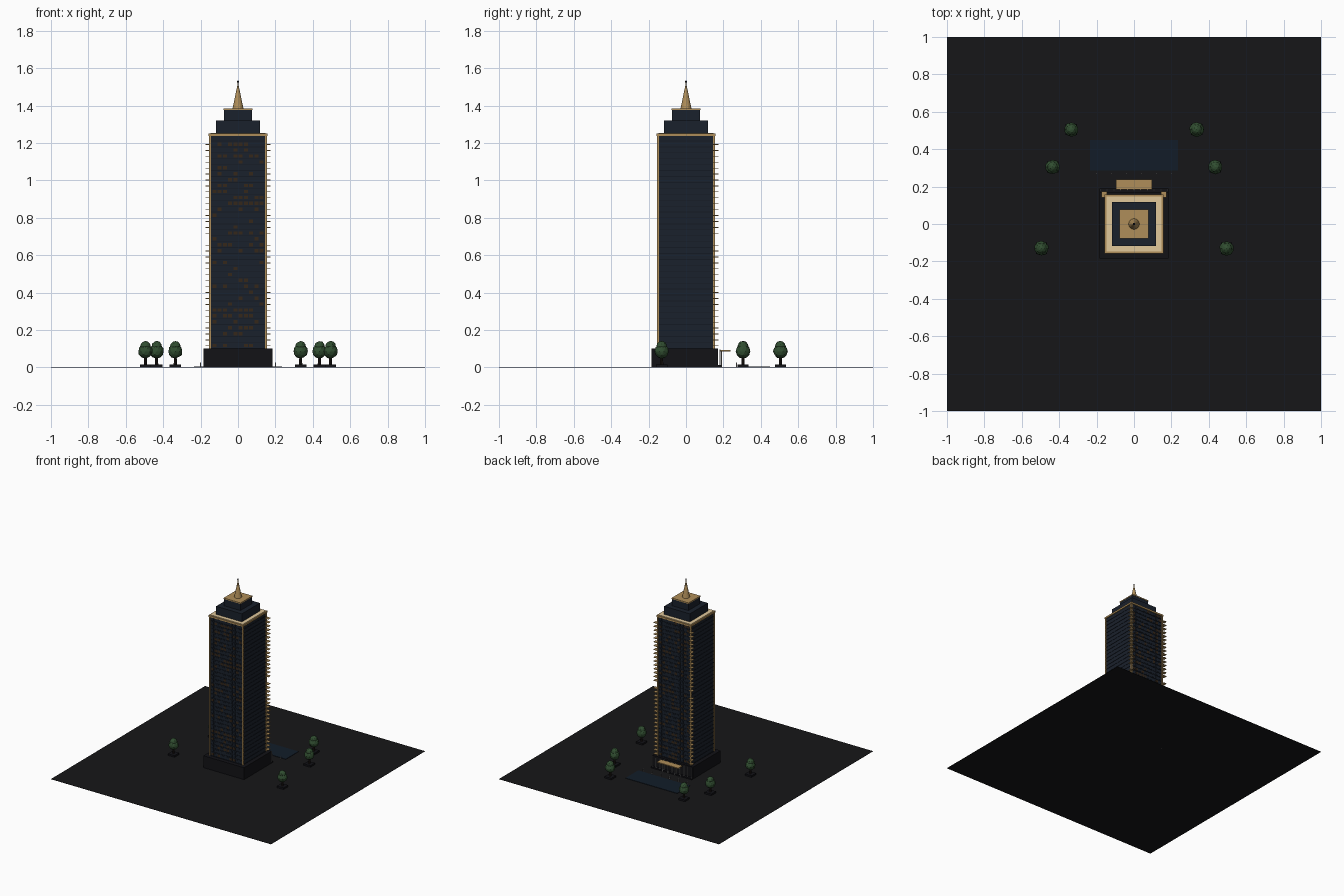
import bpy, bmesh, math, random
from mathutils import Matrix, Vector

if "Cube" in bpy.data.objects:
    bpy.data.objects.remove(bpy.data.objects["Cube"])

random.seed(4)


def mat(name, r, g, b):
    m = bpy.data.materials.new(name)
    m.diffuse_color = (r, g, b, 1)
    m.use_nodes = True
    m.node_tree.nodes["Principled BSDF"].inputs["Base Color"].default_value = m.diffuse_color
    return m


GROUND = mat("paving", 0.008, 0.008, 0.009)
BLACK = mat("black_stone", 0.006, 0.006, 0.008)
GLASS = mat("dark_glass", 0.010, 0.015, 0.025)
BAND = mat("floor_band", 0.007, 0.010, 0.017)
GOLD = mat("gold", 0.43, 0.27, 0.10)
CREAM = mat("cream", 0.75, 0.58, 0.33)
LIT = mat("lit_window", 0.035, 0.02, 0.01)
WATER = mat("water", 0.006, 0.012, 0.022)
LEAF = mat("foliage", 0.03, 0.075, 0.03)
STEEL = mat("pale_metal", 0.4, 0.4, 0.4)
BARK = mat("bark", 0.015, 0.01, 0.008)


def finish(name, bm, material):
    me = bpy.data.meshes.new(name)
    bm.to_mesh(me)
    bm.free()
    me.materials.append(material)
    ob = bpy.data.objects.new(name, me)
    bpy.context.collection.objects.link(ob)
    return ob


def boxes(name, items, material):
    """One object from boxes given as (x0, x1, y0, y1, z0, z1)."""
    bm = bmesh.new()
    for x0, x1, y0, y1, z0, z1 in items:
        m = Matrix.Translation(((x0 + x1) / 2, (y0 + y1) / 2, (z0 + z1) / 2))
        m = m @ Matrix.Diagonal((x1 - x0, y1 - y0, z1 - z0, 1))
        bmesh.ops.create_cube(bm, size=1, matrix=m)
    return finish(name, bm, material)


def block(half, z0, z1):
    return (-half, half, -half, half, z0, z1)


def cones(name, items, material, sides=12):
    """One object from cones given as (x, y, z0, z1, bottom_r, top_r)."""
    bm = bmesh.new()
    for x, y, z0, z1, r0, r1 in items:
        bmesh.ops.create_cone(bm, cap_ends=True, segments=sides, radius1=r0, radius2=r1,
                              depth=z1 - z0, matrix=Matrix.Translation((x, y, (z0 + z1) / 2)))
    return finish(name, bm, material)


# Site
boxes("ground", [block(1, 0, 0.002)], GROUND)
boxes("reflecting_pool", [(-0.235, 0.235, 0.285, 0.45, 0.002, 0.005)], WATER)

# Podium, entrance steps and corner posts
boxes("podium", [(-0.185, 0.185, -0.185, 0.172, 0, 0.1)], BLACK)
boxes("entrance_steps", [(-0.185, 0.185, 0.172, 0.19, 0, 0.012)], BLACK)
posts = [(i * 0.036, 0.182, 0.012, 0.095, 0.003, 0.003) for i in range(-5, 6)]
cones("lobby_columns", posts, STEEL)

# Entrance canopy and bollards
boxes("canopy", [(-0.097, 0.097, 0.185, 0.238, 0.086, 0.093)], GOLD)
cones("canopy_posts", [(x, 0.19, 0, 0.087, 0.003, 0.003) for x in (-0.08, -0.03, 0.03, 0.08)], STEEL)
cones("bollards", [(-0.2 + 0.08 * i, 0.27, 0, 0.025, 0.003, 0.003) for i in range(6)], STEEL)

# Tower shaft with a projecting band on every floor
FLOORS, Z0, Z1 = 36, 0.1, 1.24
STEP = (Z1 - Z0) / FLOORS
levels = [Z0 + i * STEP for i in range(FLOORS)]
boxes("tower_core", [block(0.15, Z0, Z1)], GLASS)
boxes("floor_bands", [block(0.1525, z, z + 0.004) for z in levels], BAND)

# Window panels on the front and back
dark, lit = [], []
COLS = 10
pitch = 0.28 / COLS
for z in levels:
    for c in range(COLS):
        x = -0.14 + (c + 0.5) * pitch
        for s in (-1, 1):
            y0, y1 = sorted((s * 0.149, s * 0.1515))
            target = lit if random.random() < 0.3 else dark
            target.append((x - 0.011, x + 0.011, y0, y1, z + 0.008, z + STEP - 0.006))
boxes("dark_windows", dark, GLASS)
boxes("lit_windows", lit, LIT)

# Gold corner piers
boxes("corner_piers", [(sx * 0.15 - 0.006, sx * 0.15 + 0.006, sy * 0.15 - 0.006, sy * 0.15 + 0.006, Z0, Z1)
                       for sx in (-1, 1) for sy in (-1, 1)], GOLD)

# Small balcony plates at the rear corners, left out on the service floor
boxes("corner_balconies", [(s * 0.16 - 0.015, s * 0.16 + 0.015, 0.143, 0.173, z + 0.013, z + 0.017)
                           for s in (-1, 1) for i, z in enumerate(levels[:-1]) if i != 18], GOLD)

# Crown: cornice, glowing ledge, two setbacks and cap
boxes("cornice", [block(0.158, 1.238, 1.251)], GOLD)
boxes("cornice_ledge", [block(0.148, 1.245, 1.254)], CREAM)
boxes("lower_setback", [block(0.117, 1.25, 1.32)], GLASS)
boxes("upper_setback", [block(0.075, 1.32, 1.376)], GLASS)
boxes("crown_cap", [block(0.077, 1.375, 1.384)], GOLD)
cones("spire", [(0, 0, 1.384, 1.51, 0.029, 0.003)], GOLD, 16)
cones("spire_rod", [(0, 0, 1.50, 1.525, 0.003, 0.003)], GOLD, 8)
bm = bmesh.new()
bmesh.ops.create_icosphere(bm, subdivisions=2, radius=0.006, matrix=Matrix.Translation((0, 0, 1.527)))
finish("spire_ball", bm, BLACK)

# Trees in square planters
spots = [(s * x, y) for x, y in ((0.335, 0.505), (0.435, 0.305), (0.495, -0.13)) for s in (-1, 1)]
boxes("planters", [(x - 0.03, x + 0.03, y - 0.03, y + 0.03, 0, 0.016) for x, y in spots], BLACK)
cones("tree_trunks", [(x, y, 0.01, 0.06, 0.009, 0.007) for x, y in spots], BARK, 8)
bm = bmesh.new()
for x, y in spots:
    for r, z in ((0.039, 0.086), (0.029, 0.112)):
        made = bmesh.ops.create_icosphere(bm, subdivisions=2, radius=r)
        for v in made["verts"]:
            v.co = v.co * random.uniform(0.95, 1.04) + Vector((x, y, z))
finish("tree_crowns", bm, LEAF)
